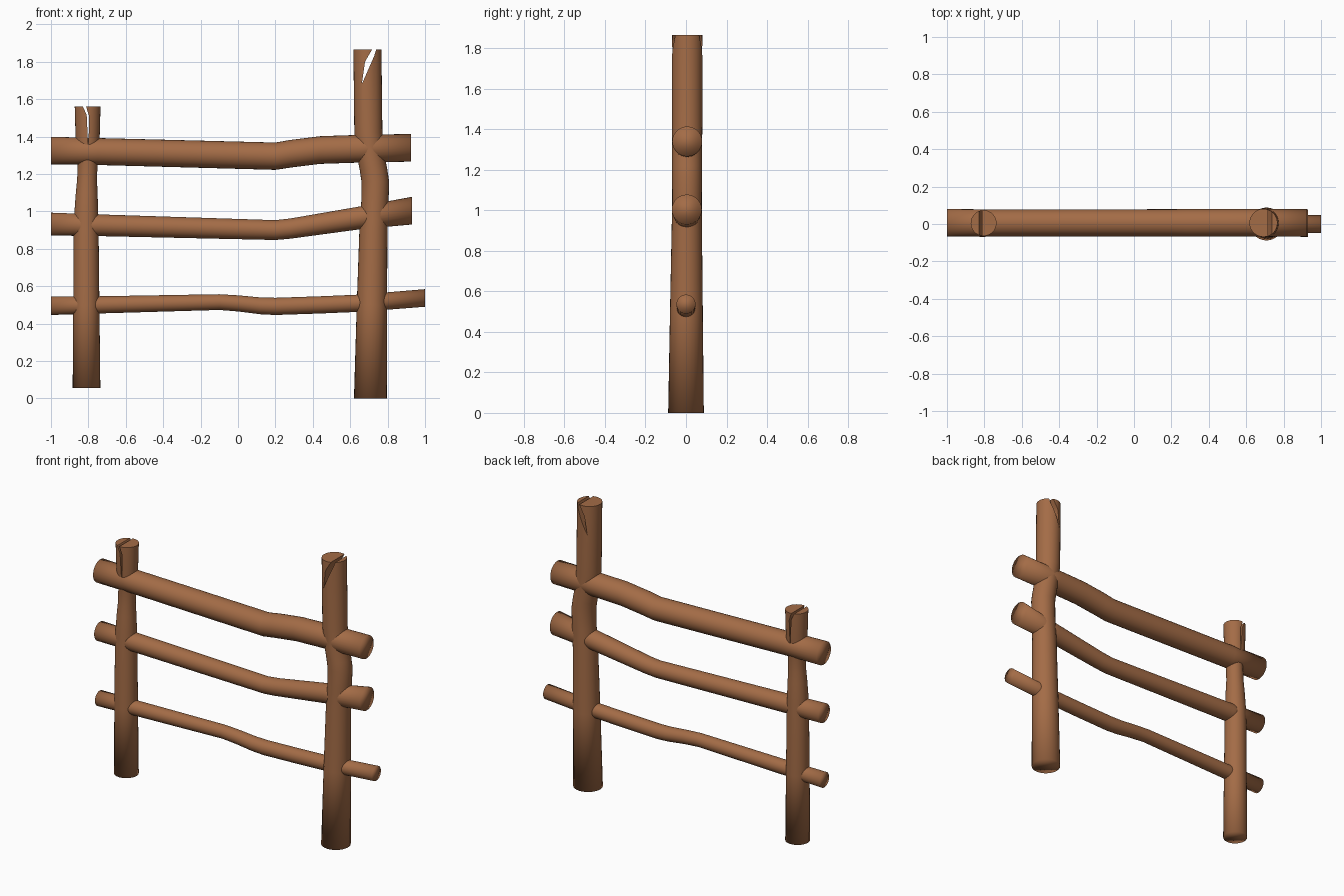
import bpy, bmesh, math

wood = bpy.data.materials.new("brown_wood")
wood.diffuse_color = (0.37, 0.15, 0.062, 1)
SIDES = 28


def finish(name, bm):
    bmesh.ops.recalc_face_normals(bm, faces=bm.faces[:])
    me = bpy.data.meshes.new(name)
    bm.to_mesh(me)
    bm.free()
    me.materials.append(wood)
    ob = bpy.data.objects.new(name, me)
    bpy.context.collection.objects.link(ob)
    return ob


def log(name, rings, upright):
    """Loft level rings (along, offset, y, radius) into a closed log."""
    bm = bmesh.new()
    loops = []
    for along, off, y, r in rings:
        loop = []
        for i in range(SIDES):
            a = 2 * math.pi * i / SIDES
            u, v = off + r * math.cos(a), y + r * math.sin(a)
            loop.append(bm.verts.new((u, v, along) if upright else (along, v, u)))
        loops.append(loop)
    for a, b in zip(loops, loops[1:]):
        for i in range(SIDES):
            j = (i + 1) % SIDES
            bm.faces.new((a[i], a[j], b[j], b[i]))
    bm.faces.new(loops[0])
    bm.faces.new(loops[-1])
    for f in bm.faces:
        f.smooth = True
    return finish(name, bm)


def split(post, outline):
    """Cut a crack (x, z outline) through the post from front to back."""
    bm = bmesh.new()
    front = [bm.verts.new((x, -0.3, z)) for x, z in outline]
    back = [bm.verts.new((x, 0.3, z)) for x, z in outline]
    bm.faces.new(front)
    bm.faces.new(back[::-1])
    n = len(outline)
    for i in range(n):
        j = (i + 1) % n
        bm.faces.new((front[i], back[i], back[j], front[j]))
    cutter = finish("crack_cutter", bm)
    cutter.hide_render = True
    mod = post.modifiers.new("crack", 'BOOLEAN')
    mod.operation, mod.solver, mod.object = 'DIFFERENCE', 'EXACT', cutter
    dg = bpy.context.evaluated_depsgraph_get()
    me = bpy.data.meshes.new_from_object(post.evaluated_get(dg))
    post.modifiers.clear()
    post.data = me
    bpy.data.objects.remove(cutter)
    # crisp edges on the sawn and split top only
    bm = bmesh.new()
    bm.from_mesh(me)
    for f in bm.faces:
        f.smooth = True
    for e in bm.edges:
        if min(v.co.z for v in e.verts) > 1.3 and e.calc_face_angle(0) > 0.6:
            e.smooth = False
    bm.to_mesh(me)
    bm.free()


# posts: (z, x centre, y centre, radius)
left = log("left_post", [
    (0.055, -0.810, 0.004, 0.074), (0.50, -0.811, 0.004, 0.070),
    (0.95, -0.812, 0.005, 0.066), (1.10, -0.809, 0.005, 0.058),
    (1.17, -0.807, 0.005, 0.053), (1.26, -0.804, 0.005, 0.053),
    (1.38, -0.804, 0.005, 0.064), (1.56, -0.804, 0.005, 0.069)], True)
split(left, [(-0.800, 1.32), (-0.796, 1.51), (-0.813, 1.562), (-0.813, 1.62),
             (-0.830, 1.62), (-0.830, 1.562), (-0.809, 1.515)])

right = log("right_post", [
    (0.0, 0.708, 0.0, 0.088), (0.50, 0.716, 0.002, 0.081),
    (0.90, 0.724, 0.004, 0.075), (1.05, 0.732, 0.005, 0.073),
    (1.16, 0.734, 0.005, 0.074), (1.22, 0.725, 0.005, 0.074),
    (1.30, 0.710, 0.005, 0.074), (1.42, 0.697, 0.006, 0.075),
    (1.865, 0.692, 0.006, 0.075)], True)
split(right, [(0.662, 1.68), (0.728, 1.83), (0.739, 1.866), (0.739, 1.92),
              (0.717, 1.92), (0.717, 1.866), (0.679, 1.80)])

# rails: (x, z centre, y centre, radius)
log("top_rail", [
    (-1.0, 1.325, 0.006, 0.074), (-0.75, 1.320, 0.006, 0.072),
    (0.20, 1.295, 0.006, 0.073), (0.28, 1.308, 0.006, 0.074),
    (0.44, 1.328, 0.006, 0.074), (0.65, 1.335, 0.006, 0.074),
    (0.925, 1.340, 0.006, 0.074)], False)
log("middle_rail", [
    (-1.0, 0.932, 0.004, 0.061), (-0.75, 0.926, 0.004, 0.058),
    (0.20, 0.900, 0.004, 0.053), (0.28, 0.908, 0.004, 0.054),
    (0.65, 0.965, 0.004, 0.061), (0.93, 1.004, 0.004, 0.074)], False)
log("bottom_rail", [
    (-1.0, 0.495, 0.0, 0.049), (-0.75, 0.500, 0.0, 0.046),
    (-0.10, 0.515, 0.0, 0.042), (0.0, 0.508, 0.0, 0.043),
    (0.12, 0.495, 0.0, 0.045), (0.20, 0.492, 0.0, 0.046),
    (0.44, 0.500, 0.0, 0.046), (0.65, 0.509, 0.0, 0.046),
    (1.0, 0.537, 0.0, 0.047)], False)
